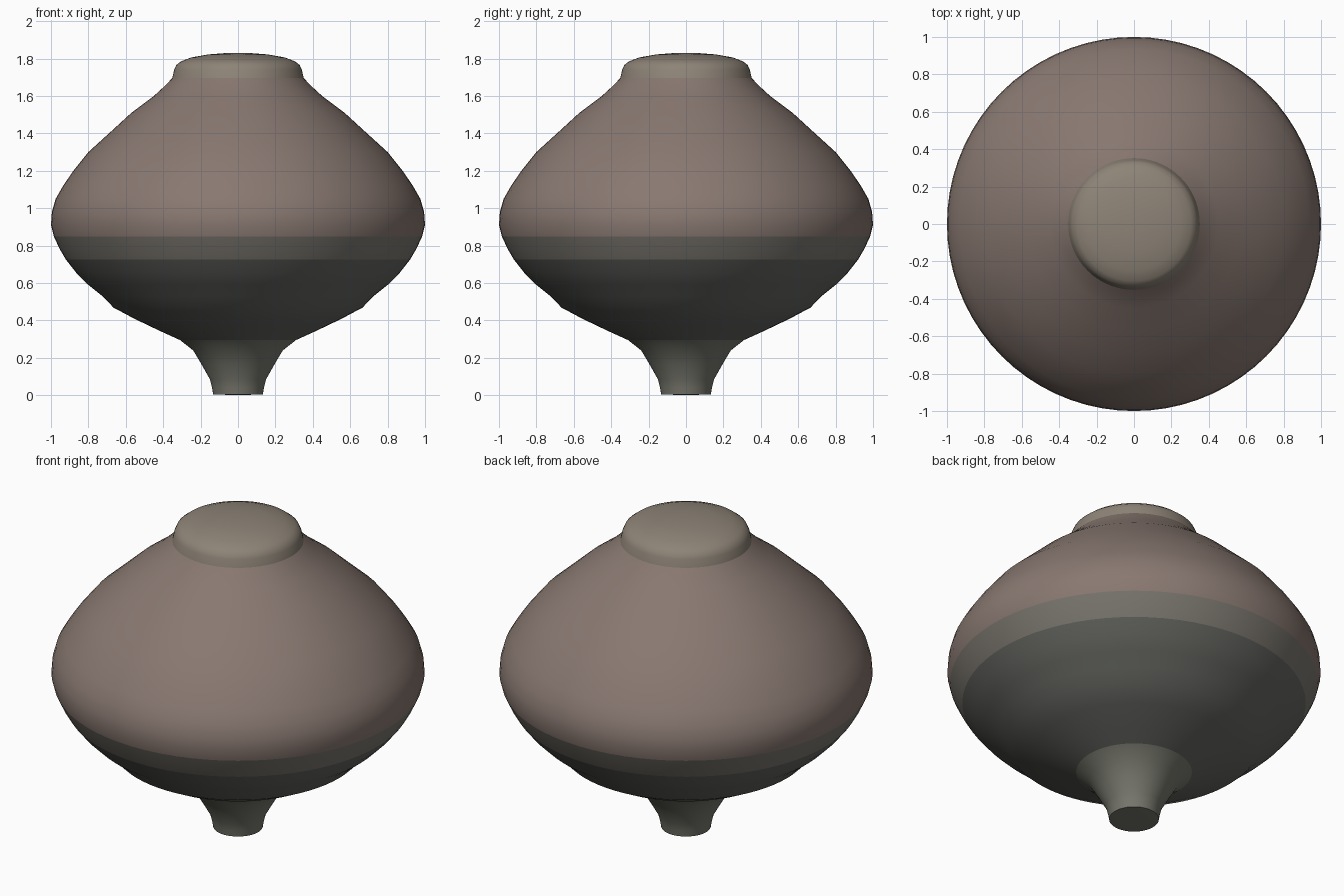
import bpy, bmesh, math

if "Cube" in bpy.data.objects:
    bpy.data.objects.remove(bpy.data.objects["Cube"])

SEGMENTS = 72


def lathe(name, profile, color):
    """Revolve (radius, height) points around z; radius 0 closes the end."""
    bm = bmesh.new()
    rings = []
    for r, z in profile:
        if r == 0:
            rings.append([bm.verts.new((0, 0, z))])
        else:
            rings.append([bm.verts.new((r * math.cos(a), r * math.sin(a), z))
                          for a in (2 * math.pi * i / SEGMENTS for i in range(SEGMENTS))])
    for low, high in zip(rings, rings[1:]):
        for i in range(SEGMENTS):
            j = (i + 1) % SEGMENTS
            if len(low) == 1:
                bm.faces.new((low[0], high[j], high[i]))
            elif len(high) == 1:
                bm.faces.new((low[i], low[j], high[0]))
            else:
                bm.faces.new((low[i], low[j], high[j], high[i]))
    mesh = bpy.data.meshes.new(name)
    bm.to_mesh(mesh)
    bm.free()
    obj = bpy.data.objects.new(name, mesh)
    bpy.context.collection.objects.link(obj)
    mat = bpy.data.materials.new(name + "_paint")
    mat.diffuse_color = (*color, 1)
    mat.use_nodes = True
    mat.node_tree.nodes["Principled BSDF"].inputs["Base Color"].default_value = mat.diffuse_color
    mesh.materials.append(mat)
    bpy.ops.object.select_all(action='DESELECT')
    obj.select_set(True)
    bpy.context.view_layer.objects.active = obj
    bpy.ops.object.shade_smooth_by_angle(angle=math.radians(40))
    return obj


# Narrow tapered tip the top spins on
lathe("spinning_tip", [(0, 0), (0.133, 0.005), (0.139, 0.04), (0.15, 0.085),
                       (0.195, 0.165), (0.24, 0.24), (0.31, 0.295)],
      (0.18, 0.18, 0.15))

# Dark underside
lathe("lower_body", [(0.31, 0.295), (0.42, 0.345), (0.55, 0.407), (0.665, 0.468),
                     (0.725, 0.53), (0.80, 0.59), (0.865, 0.655), (0.92, 0.725)],
      (0.13, 0.135, 0.12))

# Greenish band below the widest point
lathe("middle_band", [(0.92, 0.725), (0.955, 0.785), (0.985, 0.85)],
      (0.20, 0.185, 0.16))

# Rounded belly and shoulder
lathe("upper_body", [(0.985, 0.85), (1.0, 0.91), (0.995, 0.98), (0.975, 1.05),
                     (0.935, 1.12), (0.88, 1.20), (0.80, 1.30), (0.69, 1.40),
                     (0.57, 1.51), (0.45, 1.60), (0.39, 1.655), (0.352, 1.695)],
      (0.25, 0.19, 0.165))

# Low domed cap
lathe("cap", [(0.352, 1.695), (0.341, 1.74), (0.33, 1.765), (0.305, 1.785),
              (0.25, 1.806), (0.16, 1.822), (0.07, 1.829), (0, 1.83)],
      (0.27, 0.23, 0.185))
